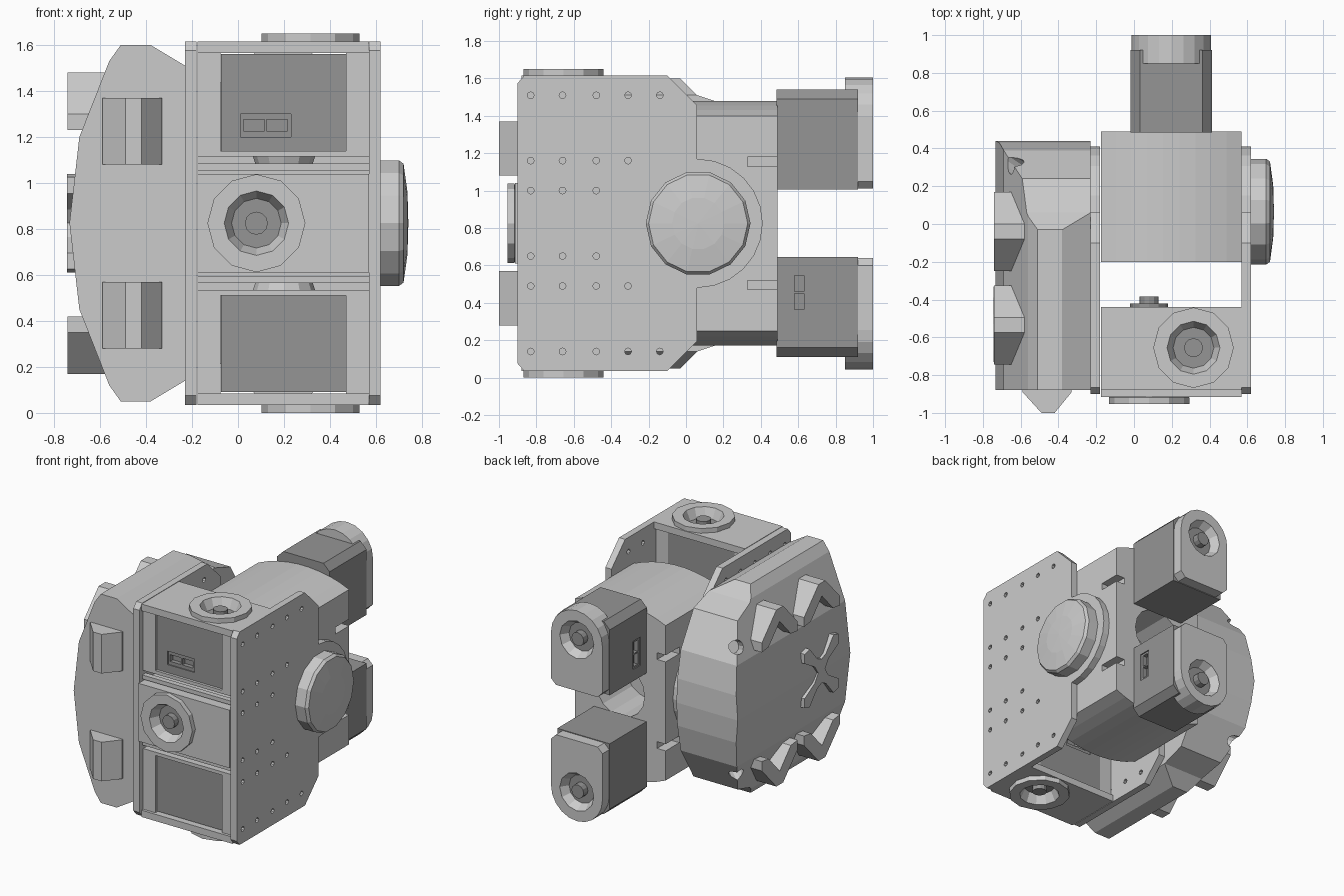
import bpy, bmesh, math
from mathutils import Matrix, Vector

if "Cube" in bpy.data.objects:
    bpy.data.objects.remove(bpy.data.objects["Cube"])

CX, CZ = 0.197, 0.825          # body centre line, mirror height
dark = bpy.data.materials.new("dark_grey")
dark.diffuse_color = (0.3, 0.3, 0.3, 1)
dark.use_nodes = True
dark.node_tree.nodes["Principled BSDF"].inputs["Base Color"].default_value = dark.diffuse_color


def finish(name, bm, mat=None):
    bmesh.ops.recalc_face_normals(bm, faces=bm.faces)
    me = bpy.data.meshes.new(name)
    bm.to_mesh(me)
    bm.free()
    ob = bpy.data.objects.new(name, me)
    bpy.context.collection.objects.link(ob)
    if mat:
        me.materials.append(mat)
    return ob


def prism(name, pts, axis, a, b, mat=None):
    """Extrude a 2D outline along an axis from a to b."""
    put = {'x': lambda p, t: (t, p[0], p[1]),
           'y': lambda p, t: (p[0], t, p[1]),
           'z': lambda p, t: (p[0], p[1], t)}[axis]
    bm = bmesh.new()
    f = bm.faces.new([bm.verts.new(put(p, a)) for p in pts])
    g = bmesh.ops.extrude_face_region(bm, geom=[f])
    move = Vector(put((0, 0), b - a))
    bmesh.ops.translate(bm, vec=move, verts=[v for v in g['geom'] if isinstance(v, bmesh.types.BMVert)])
    return finish(name, bm, mat)


def box(name, x0, x1, y0, y1, z0, z1, mat=None):
    return prism(name, [(x0, y0), (x1, y0), (x1, y1), (x0, y1)], 'z', z0, z1, mat)


def lathe(name, prof, loc, direction, n=12, mat=None):
    """Spin a (radius, height) profile about a direction."""
    m = Matrix.Translation(loc) @ Vector(direction).to_track_quat('Z', 'Y').to_matrix().to_4x4()
    bm = bmesh.new()
    vs = [bm.verts.new((r, 0, h)) for r, h in prof]
    es = [bm.edges.new(p) for p in zip(vs, vs[1:])]
    bmesh.ops.spin(bm, geom=vs + es, axis=(0, 0, 1), cent=(0, 0, 0), steps=n, angle=2 * math.pi)
    bmesh.ops.remove_doubles(bm, verts=bm.verts, dist=1e-4)
    bmesh.ops.transform(bm, matrix=m, verts=bm.verts)
    return finish(name, bm, mat)


def rod(loc, direction, r, h, n=12):
    return lathe("cutter", [(0, -h), (r, -h), (r, h), (0, h)], loc, direction, n)


def boolean(ob, cutters, op='DIFFERENCE', keep=False):
    for c in cutters:
        m = ob.modifiers.new("cut", 'BOOLEAN')
        m.object, m.operation, m.solver = c, op, 'EXACT'
    bpy.context.view_layer.update()
    dg = bpy.context.evaluated_depsgraph_get()
    me = bpy.data.meshes.new_from_object(ob.evaluated_get(dg))
    ob.modifiers.clear()
    ob.data = me
    if not keep:
        for c in cutters:
            bpy.data.objects.remove(c)
    return ob


def copy(ob, name, matrix):
    bm = bmesh.new()
    bm.from_mesh(ob.data)
    bmesh.ops.transform(bm, matrix=matrix, verts=bm.verts)
    return finish(name, bm, ob.data.materials[0] if len(ob.data.materials) else None)


def about(point, m):
    return Matrix.Translation(point) @ m @ Matrix.Translation(-Vector(point))


FLIP_Z = about((0, 0, CZ), Matrix.Diagonal((1, 1, -1, 1)))


def zflip(pts):
    return pts + [(p, 2 * CZ - z) for p, z in reversed(pts) if abs(z - CZ) > 1e-4]


# side plates: chamfered outline with a round lug at the back, screw holes
lug = [(0.06 + 0.35 * math.cos(a), CZ + 0.345 * math.sin(a))
       for a in [math.radians(90 - 15 * i) for i in range(7)]]
outline = zflip([(-0.9, 1.575), (-0.865, 1.615), (-0.10, 1.615), (0.06, 1.455)] + lug)
ys = [-0.83, -0.66, -0.48, -0.31, -0.14]
for name, a, b in [("right_side_plate", 0.57, 0.62), ("left_side_plate", -0.23, -0.18)]:
    plate = prism(name, outline, 'x', a, b)
    holes = [rod(((a + b) / 2, y, s), (1, 0, 0), 0.018, 0.04, 8)
             for z, n in [(1.51, 5), (1.16, 4), (1.0, 3)] for s in (z, 2 * CZ - z) for y in ys[:n]]
    boolean(plate, holes)

# side pivot cap
lathe("pivot_cap", [(0, 0.6), (0.28, 0.6), (0.28, 0.7), (0.265, 0.72), (0.14, 0.737), (0, 0.741)],
      (0, 0.065, CZ), (1, 0, 0), 14)

# centre body: arched top and bottom, rear bore, side slots
arch = [(CX + 0.373 * math.sin(t), 0.575 + 0.905 * math.cos(t))
        for t in [math.radians(-24.35 + 48.7 * i / 9) for i in range(10)]]
body = prism("centre_body", zflip(arch), 'y', -0.2, 0.49)
half = 0.373
body.data.transform(about((CX, 0, CZ), Matrix.Diagonal((half / (0.373 * math.sin(math.radians(24.35))), 1, 1, 1))))
cuts = [rod((CX, 0.4, CZ), (0, 1, 0), 0.2, 0.25, 16)]
for z in (1.155, 2 * CZ - 1.155):
    for x in (CX - half, CX + half):
        cuts += [box("cutter", x - 0.07, x + 0.07, 0.33, 0.6, z - 0.025, z + 0.025)]
boolean(body, cuts)

# front frame: top plate and bottom plate with hub rings
hub = [(0.19, -0.01), (0.213, 0), (0.213, 0.036), (0.14, 0.036), (0.108, -0.035)]
core = [(0.108, -0.035), (0.05, -0.035), (0.05, 0.012), (0, 0.012)]
HX, HY = 0.315, -0.655
top = boolean(box("top_plate", CX - half, CX + half, -0.88, -0.44, 1.565, 1.615),
              [rod((HX, HY, 1.6), (0, 0, 1), 0.137, 0.1)])
ring = lathe("top_hub_ring", hub, (HX, HY, 1.614), (0, 0, 1))
shaft = lathe("top_hub_shaft", core, (HX, HY, 1.614), (0, 0, 1), mat=dark)
inner = lathe("upper_inner_boss", [(0, -0.04), (0.14, -0.04), (0.12, 0.02), (0.05, 0.02), (0.05, 0.035), (0, 0.035)],
              (HX - 0.115, HY, 1.09), (0, 0, -1))
shelf = box("upper_shelf", CX - half, CX + half, -0.86, -0.46, 1.115, 1.14)
lip = box("upper_front_lip", CX - half, CX + half, -0.87, -0.83, 1.055, 1.085)
posts = [box("upper_post", x, x + 0.1, -0.86, -0.46, 1.14, 1.565) for x in (CX - half, CX + half - 0.1)]
for ob in [top, ring, shaft, inner, shelf, lip] + posts:
    copy(ob, ob.name.replace("top", "bottom").replace("upper", "lower"), FLIP_Z)

# front servos, upper one with its socket in front, lower one turned round
servo = box("upper_front_servo", -0.075, 0.47, -0.84, -0.46, 1.135, 1.56, dark)
boolean(servo, [box("cutter", 0.01, 0.23, -0.9, -0.832, 1.2, 1.3)]
        + [box("cutter", x, x + 0.09, -0.9, -0.8, 1.225, 1.275) for x in (0.025, 0.125)]
        + [rod((HX, HY, 1.6), (0, 0, 1), 0.137, 0.06)])
copy(servo, "lower_front_servo", about((0, -0.65, CZ), Matrix.Rotation(math.pi, 4, 'X')))

# middle servo bracket with hub facing forward and stub shaft behind
boolean(box("middle_bracket", CX - half, CX + half, -0.915, -0.44, 0.61, 1.04),
        [rod((0.08, -0.9, CZ), (0, 1, 0), 0.137, 0.06)])
lathe("middle_hub_ring", hub, (0.08, -0.918, CZ), (0, -1, 0))
lathe("middle_hub_shaft", core, (0.08, -0.918, CZ), (0, -1, 0), mat=dark)
lathe("middle_stub_shaft", [(0, -0.02), (0.1, -0.02), (0.1, 0.02), (0.05, 0.02), (0.05, 0.055), (0, 0.055)],
      (0.08, -0.44, CZ), (0, 1, 0), mat=dark)

# rear servos: dark case, light round-topped end cap, recessed hub
c = 0.05
x0, x1 = CX - 0.215, CX + 0.215
case = prism("upper_rear_servo", [(x0, 1.005), (x1, 1.005), (x1, 1.54 - c), (x1 - c, 1.54),
                                  (x0 + c, 1.54), (x0, 1.54 - c)], 'y', 0.485, 0.92, dark)
boolean(case, [box("cutter", -0.1, x0 + 0.008, 0.56, 0.65, 1.09, 1.30)]
        + [box("cutter", -0.1, x0 + 0.04, 0.58, 0.63, z, z + 0.085) for z in (1.105, 1.2)]
        + [rod((CX, 0.95, 1.39), (0, 1, 0), 0.137, 0.06)])
r = 0.211
cap_pts = [(CX + r * math.cos(math.radians(18 * i)), 1.395 + r * math.sin(math.radians(18 * i))) for i in range(11)]
cap_pts += [(CX - r, 1.05), (CX - r + 0.04, 1.01), (CX + r - 0.04, 1.01), (CX + r, 1.05)]
cap = boolean(prism("upper_rear_cap", cap_pts, 'y', 0.85, 1.0), [rod((CX, 0.98, 1.39), (0, 1, 0), 0.14, 0.06)])
bowl = lathe("upper_rear_bowl", [(0.14, -0.003), (0.105, -0.06)], (CX, 1.0, 1.39), (0, 1, 0))
core2 = lathe("upper_rear_shaft", [(0.105, -0.06), (0.05, -0.06), (0.05, -0.01), (0, -0.01)],
              (CX, 1.0, 1.39), (0, 1, 0), mat=dark)
TURN = about((CX, 0, CZ), Matrix.Rotation(math.pi, 4, 'Y'))
for ob in (case, cap, bowl, core2):
    copy(ob, ob.name.replace("upper", "lower"), TURN)

# left foot shell: front outline crossed with side outline
front = zflip([(-0.23, 1.51), (-0.38, 1.6), (-0.51, 1.6), (-0.56, 1.53), (-0.69, 1.2), (-0.733, CZ)])
side = zflip([(-0.88, 1.7), (-0.13, 1.7), (-0.03, 1.6), (0.06, 1.51), (0.24, 1.45), (0.39, 1.2),
              (0.43, 1.0), (0.44, CZ)])
shell = prism("foot_shell", front, 'y', -1.1, 0.6)
boolean(shell, [prism("cutter", side, 'x', -0.9, -0.1)], 'INTERSECT')
boolean(shell, [rod((-0.65, 0.32, z), (-0.75, 0.5, s * 0.35), 0.05, 0.12, 12)
                for z, s in ((1.3, 1), (2 * CZ - 1.3, -1))])

# front wedge blocks on the shell
wedge = [(-0.59, -0.87), (-0.59, -0.89), (-0.49, -1.0), (-0.42, -1.0), (-0.33, -0.89), (-0.33, -0.87)]
block = prism("upper_wedge_block", wedge, 'z', 1.08, 1.37)
copy(block, "lower_wedge_block", FLIP_Z)

# chevron treads on the sole
for i, y in enumerate((-0.04, -0.535)):
    chev = [(y - 0.21, 1.23), (y - 0.21, 1.30), (y - 0.04, 1.48), (y + 0.04, 1.48), (y + 0.21, 1.30),
            (y + 0.21, 1.23), (y + 0.13, 1.24), (y, 1.38), (y - 0.13, 1.24)]
    tread = prism(f"upper_tread_{i + 1}", chev, 'x', -0.742, -0.5)
    copy(tread, f"lower_tread_{i + 1}", FLIP_Z)

# cross-shaped tread in the middle of the sole
arm = [(0.04, 0.0), (0.08, 0.06), (0.2, 0.13), (0.2, 0.2), (0.14, 0.215), (0.05, 0.11), (0.0, 0.09)]
half_x = arm + [(-y, z) for y, z in reversed(arm[:-1])]
cross = half_x + [(y, -z) for y, z in reversed(half_x[1:-1])]
prism("cross_tread", [(-0.53 + y, CZ + z) for y, z in cross], 'x', -0.743, -0.65)
